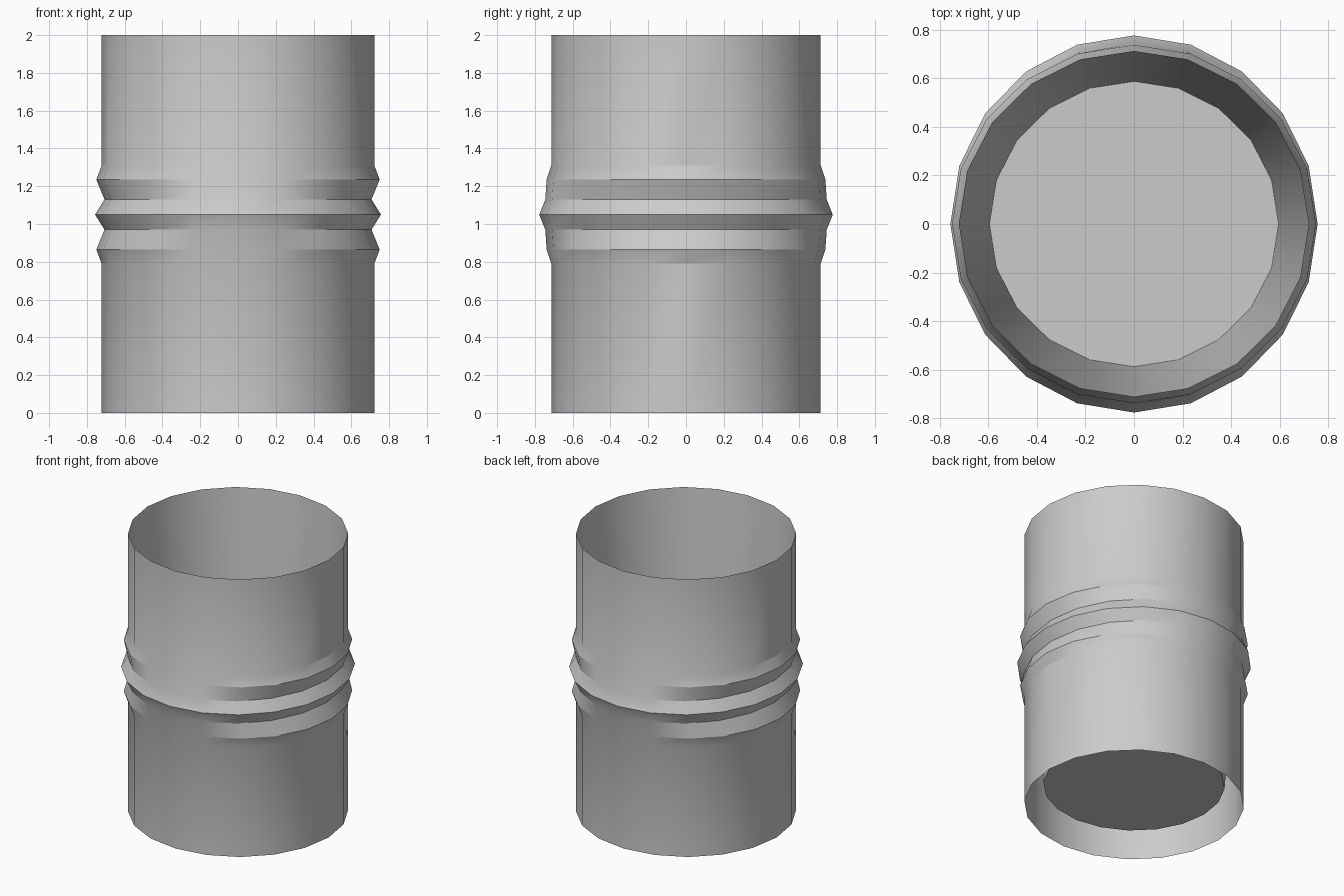
import bpy
import bmesh
import math

SIDES = 20

cube = bpy.data.objects.get("Cube")
if cube:
    bpy.data.objects.remove(cube, do_unlink=True)

grey = bpy.data.materials.new("light grey")
grey.use_nodes = True
colour = (0.6, 0.6, 0.6, 1)
grey.diffuse_color = colour
grey.node_tree.nodes["Principled BSDF"].inputs["Base Color"].default_value = colour


def loft(name, rings, inward=False, floor=False):
    """Skin a stack of oval rings given as (z, x radius, y radius)."""
    bm = bmesh.new()
    loops = []
    for z, rx, ry in rings:
        angles = [math.tau * i / SIDES for i in range(SIDES)]
        loops.append([bm.verts.new((rx * math.cos(a), ry * math.sin(a), z)) for a in angles])
    for low, high in zip(loops, loops[1:]):
        for i in range(SIDES):
            j = (i + 1) % SIDES
            face = [low[i], low[j], high[j], high[i]]
            bm.faces.new(face[::-1] if inward else face)
    if floor:
        bm.faces.new(loops[0])
    mesh = bpy.data.meshes.new(name)
    bm.to_mesh(mesh)
    bm.free()
    mesh.materials.append(grey)
    obj = bpy.data.objects.new(name, mesh)
    bpy.context.collection.objects.link(obj)
    bpy.ops.object.select_all(action="DESELECT")
    obj.select_set(True)
    bpy.context.view_layer.objects.active = obj
    bpy.ops.object.shade_smooth_by_angle(angle=math.radians(20))
    return obj


# Outer sleeve with three grip ridges, open underneath
RIM = (0.722, 0.713)
MIDDLE = 1.05
half = [(0.26, *RIM), (0.185, 0.75, 0.738), (0.08, 0.707, 0.745)]
ridges = [(MIDDLE - d, rx, ry) for d, rx, ry in half]
ridges.append((MIDDLE, 0.757, 0.777))
ridges += [(MIDDLE + d, rx, ry) for d, rx, ry in reversed(half)]
loft("outer_sleeve", [(0, *RIM)] + ridges + [(2, *RIM)])

# Tapered inner cup with a raised floor
loft("inner_cup", [(0.145, 0.596, 0.588), (2, *RIM)], inward=True, floor=True)
